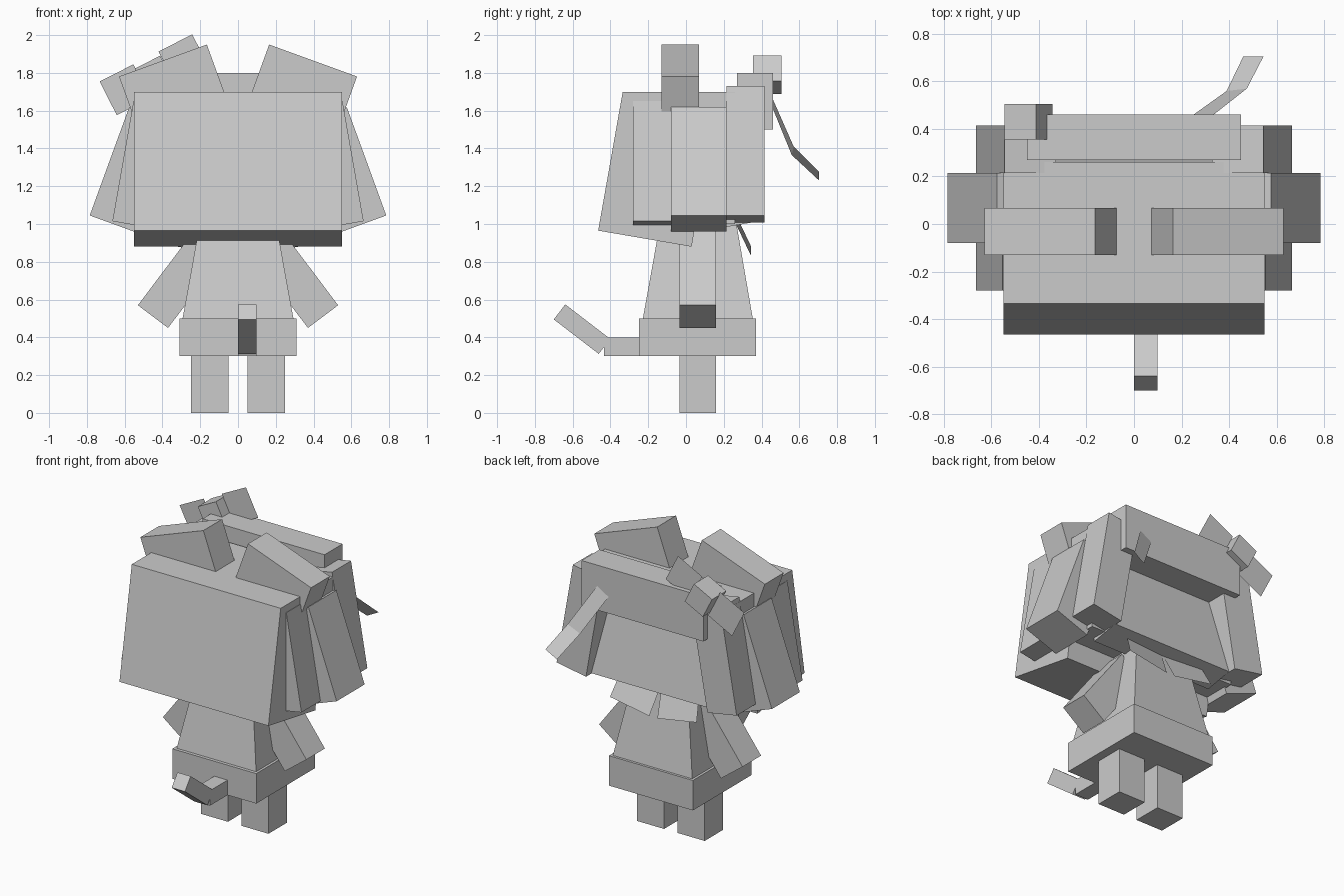
import bpy
import bmesh
from math import cos, sin, radians

cube = bpy.data.objects.get("Cube")
if cube:
    bpy.data.objects.remove(cube, do_unlink=True)

GREY = bpy.data.materials.new("plain_grey")
GREY.use_nodes = True
GREY.diffuse_color = (0.6, 0.6, 0.6, 1)
GREY.node_tree.nodes["Principled BSDF"].inputs["Base Color"].default_value = (0.6, 0.6, 0.6, 1)


def finish(name, bm):
    bmesh.ops.recalc_face_normals(bm, faces=bm.faces)
    mesh = bpy.data.meshes.new(name)
    bm.to_mesh(mesh)
    bm.free()
    mesh.materials.append(GREY)
    obj = bpy.data.objects.new(name, mesh)
    bpy.context.collection.objects.link(obj)
    return obj


def rect(corner, degrees, w, h):
    """Turned rectangle grown from one corner."""
    a = radians(degrees)
    x, z = corner
    ux, uz, vx, vz = w * cos(a), w * sin(a), -h * sin(a), h * cos(a)
    return [(x, z), (x + ux, z + uz), (x + ux + vx, z + uz + vz), (x + vx, z + vz)]


def prism(name, profile, axis, lo, hi):
    """Extrude a profile along x (profile in y, z) or y (profile in x, z)."""
    bm = bmesh.new()
    place = (lambda p, d: (d, *p)) if axis == "x" else (lambda p, d: (p[0], d, p[1]))
    ends = [[bm.verts.new(place(p, d)) for p in profile] for d in (lo, hi)]
    for end in ends:
        bm.faces.new(end)
    n = len(profile)
    for i in range(n):
        j = (i + 1) % n
        bm.faces.new((ends[0][i], ends[0][j], ends[1][j], ends[1][i]))
    return finish(name, bm)


def box(name, x, y, z):
    return prism(name, [(y[0], z[0]), (y[1], z[0]), (y[1], z[1]), (y[0], z[1])], "x", *x)


def sheet(name, rows):
    """Thin strip through successive pairs of points."""
    bm = bmesh.new()
    verts = [[bm.verts.new(p) for p in row] for row in rows]
    for a, b in zip(verts, verts[1:]):
        bm.faces.new((a[0], a[1], b[1], b[0]))
    return finish(name, bm)


# Head with slanted fringe, sloping back hair and crown roll
prism("head", [(-0.335, 1.70), (-0.465, 0.965), (0.03, 0.88), (0.05, 1.0),
               (0.26, 1.0), (0.26, 1.70)], "x", -0.55, 0.55)
prism("back_hair", rect((0.36, 1.01), 10, -0.2, 0.69), "x", -0.45, 0.45)
box("crown_roll", (-0.45, 0.45), (0.27, 0.46), (1.5, 1.8))

# Paired parts
PAIRS = [
    ("front_lock", rect((0.665, 1.015), 10, -0.22, 0.645), -0.28, -0.08),
    ("middle_lock", rect((0.785, 1.045), 20, -0.25, 0.61), -0.08, 0.215),
    ("rear_lock", rect((0.665, 1.045), 10, -0.22, 0.695), 0.215, 0.415),
    ("ear", rect((0.165, 1.95), -20, 0.495, -0.3), -0.13, 0.068),
    ("arm", rect((0.53, 0.57), 37, -0.2, 0.5), -0.035, 0.16),
    ("leg", rect((0.05, 0.0), 0, 0.2, 0.3), -0.035, 0.16),
]
for side, s in (("left", 1), ("right", -1)):
    for part, profile, lo, hi in PAIRS:
        prism(f"{side}_{part}", [(s * x, z) for x, z in profile], "y", lo, hi)
    # Collar flaps behind the neck
    sheet(f"{side}_collar_flap", [
        ((s * 0.03, 0.345, 0.83), (s * 0.32, 0.345, 0.88)),
        ((0.0, 0.25, 1.03), (s * 0.28, 0.25, 1.08))])

# Tapered dress and hem
bm = bmesh.new()
rings = []
for hx, front, back, z in ((0.295, -0.23, 0.355, 0.49), (0.185, -0.12, 0.25, 1.1)):
    rings.append([bm.verts.new(p) for p in (
        (-hx, front, z), (hx, front, z), (hx, back, z), (-hx, back, z))])
for ring in rings:
    bm.faces.new(ring)
for i in range(4):
    j = (i + 1) % 4
    bm.faces.new((rings[0][i], rings[0][j], rings[1][j], rings[1][i]))
finish("dress", bm)
box("hem", (-0.31, 0.31), (-0.25, 0.37), (0.3, 0.5))

# Tail
box("tail_base", (0.0, 0.098), (-0.435, -0.2), (0.3, 0.4))
prism("tail_tip", rect((-0.70, 0.495), -37.5, 0.3, 0.1), "x", 0.0, 0.098)

# Bow: block knot between two flat wings
TILT = 27


def centred(cx, cz, size):
    a, h = radians(TILT), size / 2
    corner = (cx - h * cos(a) + h * sin(a), cz - h * sin(a) - h * cos(a))
    return rect(corner, TILT, size, size)


prism("bow_knot", centred(-0.445, 1.79, 0.15), "y", 0.355, 0.505)
for name, d in (("bow_outer_wing", -0.175), ("bow_inner_wing", 0.175)):
    a = radians(TILT)
    p = [(x, 0.43, z) for x, z in centred(-0.442 + d * cos(a), 1.79 + d * sin(a), 0.2)]
    sheet(name, [(p[0], p[1]), (p[3], p[2])])

# Loose curl of hair at the back
sheet("loose_curl", [
    ((0.25, 0.46, 1.61), (0.335, 0.46, 1.66)),
    ((0.39, 0.56, 1.365), (0.475, 0.57, 1.41)),
    ((0.46, 0.705, 1.23), (0.545, 0.705, 1.275))])
